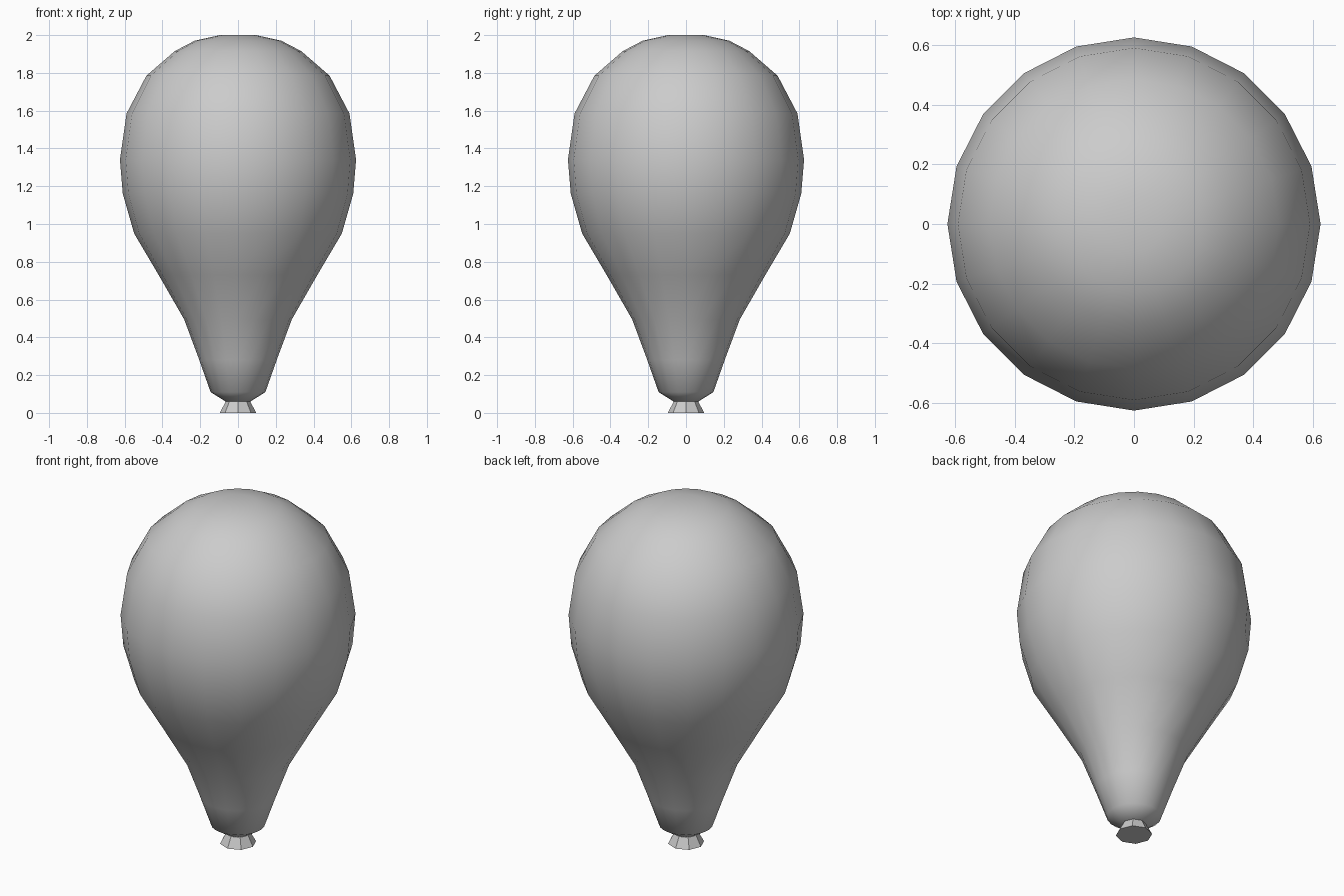
import bpy, bmesh
from math import cos, sin, tau

if "Cube" in bpy.data.objects:
    bpy.data.objects.remove(bpy.data.objects["Cube"])


def lathe(name, profile, sides, smooth):
    """Revolve (radius, z) points around z; radius 0 makes a pole."""
    bm = bmesh.new()
    rings = []
    for r, z in profile:
        n = sides if r > 0 else 1
        rings.append([bm.verts.new((r * cos(tau * i / sides), r * sin(tau * i / sides), z))
                      for i in range(n)])
    for a, b in zip(rings, rings[1:]):
        for i in range(sides):
            j = (i + 1) % sides
            if len(a) == 1:
                bm.faces.new((a[0], b[j], b[i]))
            elif len(b) == 1:
                bm.faces.new((a[i], a[j], b[0]))
            else:
                bm.faces.new((a[i], a[j], b[j], b[i]))
    bmesh.ops.recalc_face_normals(bm, faces=bm.faces)
    for f in bm.faces:
        f.smooth = smooth
    mesh = bpy.data.meshes.new(name)
    bm.to_mesh(mesh)
    bm.free()
    obj = bpy.data.objects.new(name, mesh)
    bpy.context.collection.objects.link(obj)
    return obj


# Inflated teardrop body
lathe("balloon_body", [
    (0, 0.06), (0.065, 0.06), (0.145, 0.11), (0.205, 0.28), (0.285, 0.495),
    (0.42, 0.73), (0.55, 0.95), (0.61, 1.16), (0.625, 1.34), (0.59, 1.585),
    (0.485, 1.785), (0.335, 1.915), (0.23, 1.97), (0.095, 2.0), (0, 2.0)], 20, True)

# Flared faceted knot at the mouth
lathe("balloon_knot", [(0, 0), (0.097, 0), (0.062, 0.065), (0, 0.065)], 8, False)
